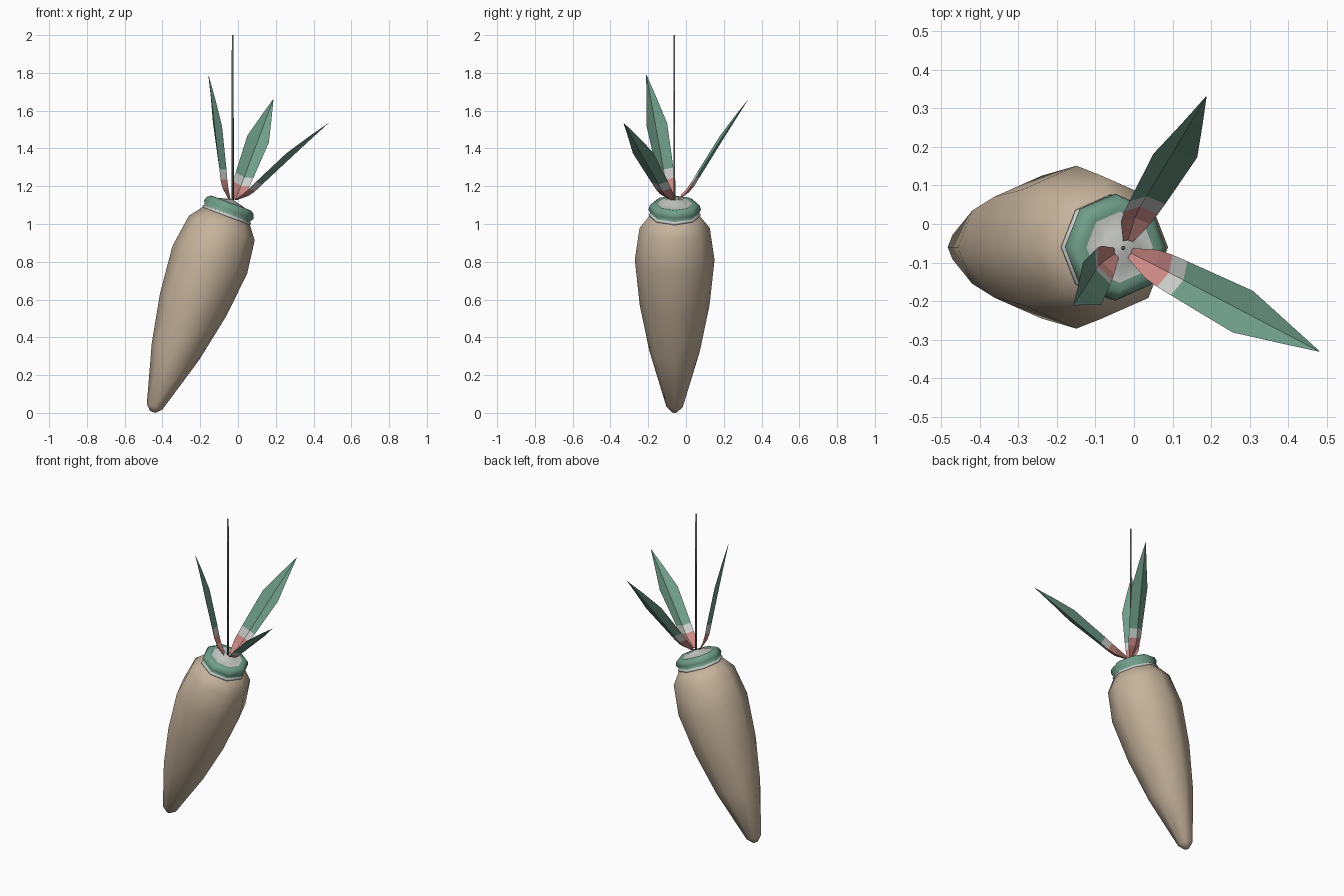
import bpy
from math import cos, sin, tau
from mathutils import Vector

if "Cube" in bpy.data.objects:
    bpy.data.objects.remove(bpy.data.objects["Cube"])


def material(name, rgb):
    m = bpy.data.materials.new(name)
    m.use_nodes = True
    m.diffuse_color = (*rgb, 1)
    m.node_tree.nodes["Principled BSDF"].inputs["Base Color"].default_value = (*rgb, 1)
    return m


TAN = material("tan root", (0.56, 0.45, 0.33))
GREEN = material("leaf green", (0.16, 0.34, 0.25))
PALE = material("pale grey", (0.60, 0.62, 0.60))
PINK = material("soft pink", (0.60, 0.25, 0.23))
STEM = material("stem grey", (0.15, 0.16, 0.16))


def build(name, verts, faces, mats, slots=None, smooth=False):
    me = bpy.data.meshes.new(name)
    me.from_pydata(verts, [], faces)
    for m in mats:
        me.materials.append(m)
    for i, p in enumerate(me.polygons):
        p.use_smooth = smooth
        p.material_index = slots[i] if slots else 0
    ob = bpy.data.objects.new(name, me)
    bpy.context.collection.objects.link(ob)
    return ob


def lathe(name, origin, axis, profile, mats, bands=None, sides=8, smooth=True):
    """Spin (height, radius) points about a tilted axis, capping both ends."""
    u = Vector(axis).normalized()
    e2 = Vector((0, 1, 0))
    e1 = e2.cross(u)
    verts, faces, slots = [], [], []
    for h, r in profile:
        for k in range(sides):
            a = tau * k / sides
            verts.append(Vector(origin) + u * h + (e1 * cos(a) + e2 * sin(a)) * r)
    for j in range(len(profile) - 1):
        for k in range(sides):
            n = (k + 1) % sides
            a, b = j * sides, (j + 1) * sides
            faces.append((a + k, a + n, b + n, b + k))
            slots.append(bands[j] if bands else 0)
    faces.append(tuple(reversed(range(sides))))
    faces.append(tuple(range(len(verts) - sides, len(verts))))
    slots += [slots[0], slots[-1]]
    return build(name, verts, faces, mats, slots, smooth)


# Tilted root body
FOOT, AXIS = (-0.452, -0.06, 0.005), (0.352, 0, 0.936)
lathe("root_body", FOOT, AXIS,
      [(0, 0.015), (0.03, 0.044), (0.345, 0.134), (0.605, 0.185),
       (0.86, 0.211), (1.04, 0.186), (1.12, 0.125)], [TAN])

# Collar: pale lower flange, green ring, pale domed cap
lathe("collar", FOOT, AXIS,
      [(1.10, 0.11), (1.108, 0.136), (1.12, 0.136), (1.122, 0.128), (1.145, 0.139),
       (1.168, 0.132), (1.182, 0.112), (1.178, 0.092), (1.19, 0.05), (1.20, 0.01)],
      [PALE, GREEN], [0, 0, 0, 1, 1, 1, 1, 0, 0])

# Thin upright stalk
lathe("stalk", (-0.028, -0.062, 1.12), (0, 0, 1), [(0, 0.006), (0.88, 0.005)],
      [STEM], sides=6)


def leaf(name, base, tip, side):
    """Folded blade: two rows of faces meeting in a sunken midrib."""
    base, tip = Vector(base), Vector(tip)
    d = tip - base
    s = Vector(side)
    s = (s - d * (s.dot(d) / d.dot(d))).normalized()
    up = d.normalized().cross(s)
    # Fraction along, half width, midrib depth, sag
    stations = [(0, 0.014, 0.004, 0), (0.10, 0.040, 0.016, 0.012),
                (0.17, 0.046, 0.020, 0.012), (0.25, 0.049, 0.020, 0.008),
                (0.60, 0.060, 0.018, -0.004), (0.82, 0.028, 0.010, -0.004),
                (1, 0.001, 0, 0)]
    verts, faces, slots = [], [], []
    for t, w, depth, sag in stations:
        c = base + d * t - up * sag
        verts += [c - s * w, c - up * depth, c + s * w]
    for j in range(len(stations) - 1):
        a = 3 * j
        for k in (a, a + 1):
            faces.append((k, k + 3, k + 4, k + 1))
            slots.append(0 if j < 2 else 1 if j == 2 else 2)
    build(name, verts, faces, [PINK, PALE, GREEN], slots)


# Three leaves fanning from the collar
leaf("left_front_leaf", (-0.01, -0.075, 1.13), (0.48, -0.33, 1.535), (0.07, 0.095, 0.02))
leaf("back_leaf", (-0.015, -0.045, 1.13), (0.187, 0.33, 1.66), (-0.11, 0.005, 0.03))
leaf("right_front_leaf", (-0.045, -0.075, 1.13), (-0.157, -0.21, 1.79), (0.05, -0.105, -0.03))
